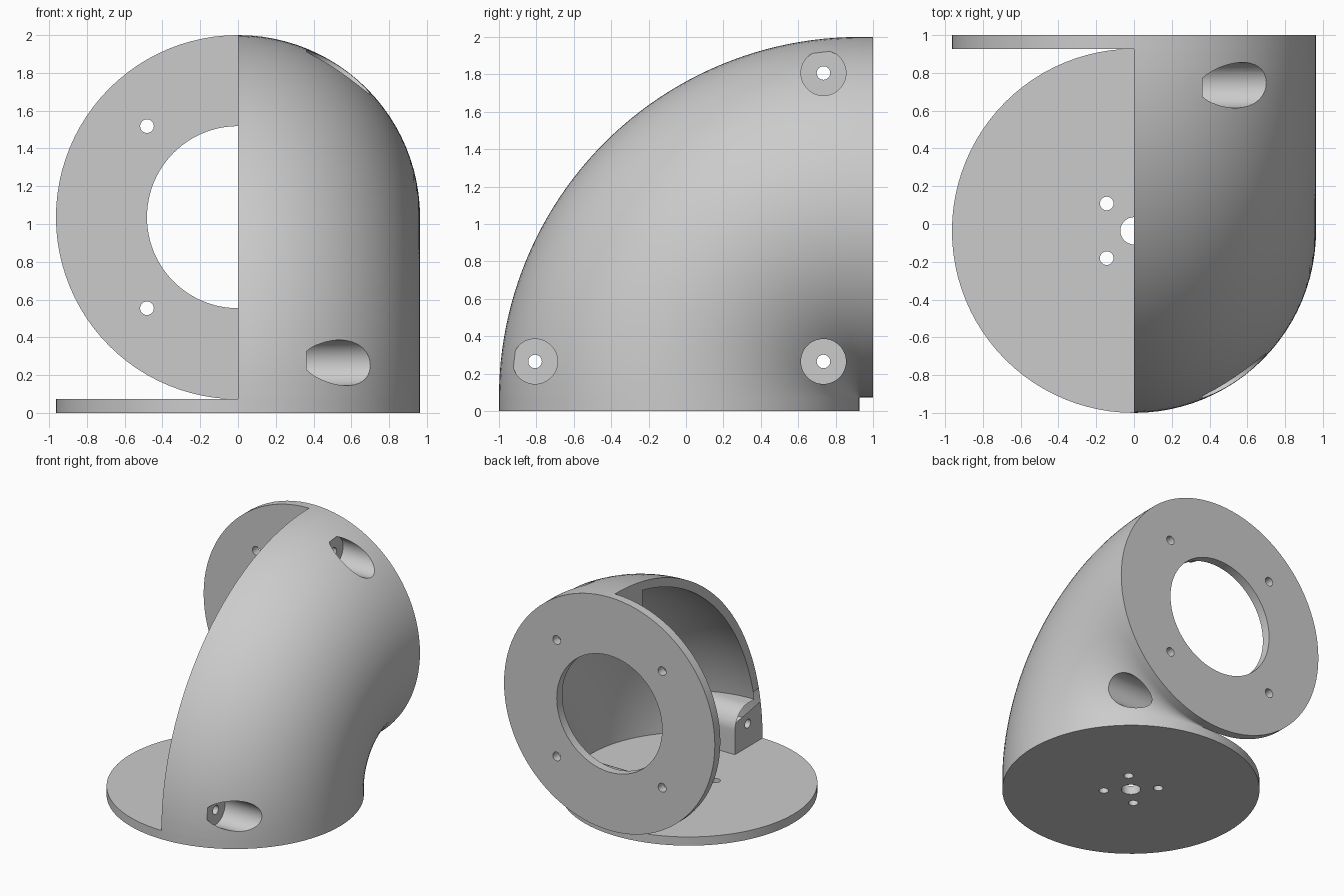
import bpy, bmesh
from math import cos, sin, pi, radians
from mathutils import Matrix, Vector

if "Cube" in bpy.data.objects:
    bpy.data.objects.remove(bpy.data.objects["Cube"])

MM = 2 / 83            # model unit
R = 40 * MM            # tube and bend radius
T = 3 * MM             # wall and plate thickness
YC, ZC = 1 - T, T      # bend axis, parallel to x

grey = bpy.data.materials.new("light_grey")
grey.use_nodes = True
grey.diffuse_color = (0.6, 0.6, 0.6, 1)
grey.node_tree.nodes["Principled BSDF"].inputs["Base Color"].default_value = (0.6, 0.6, 0.6, 1)


def make(name, bm):
    bmesh.ops.remove_doubles(bm, verts=bm.verts[:], dist=1e-5)
    bmesh.ops.recalc_face_normals(bm, faces=bm.faces[:])
    mesh = bpy.data.meshes.new(name)
    bm.to_mesh(mesh)
    bm.free()
    mesh.materials.append(grey)
    obj = bpy.data.objects.new(name, mesh)
    bpy.context.collection.objects.link(obj)
    return obj


def loft(name, rings):
    """Closed solid through a list of matching rings of points."""
    bm = bmesh.new()
    rows = [[bm.verts.new(p) for p in ring] for ring in rings]
    n = len(rows[0])
    for a, b in zip(rows, rows[1:]):
        for i in range(n):
            j = (i + 1) % n
            bm.faces.new((a[i], a[j], b[j], b[i]))
    bm.faces.new(rows[0])
    bm.faces.new(rows[-1])
    return make(name, bm)


def sweep(name, profile, start, end, steps=48):
    """Turn an (x, distance) profile about the bend axis."""
    angles = [radians(start + (end - start) * i / steps) for i in range(steps + 1)]
    return loft(name, [[(x, YC - d * cos(a), ZC + d * sin(a)) for x, d in profile]
                       for a in angles])


def rod(name, axis, start, end, radius, segments=32):
    """Cylinder between two points along an axis."""
    start, end = Vector(start), Vector(end)
    turn = {"x": Matrix.Rotation(pi / 2, 4, "Y"), "y": Matrix.Rotation(pi / 2, 4, "X"),
            "z": Matrix.Identity(4)}[axis]
    bm = bmesh.new()
    bmesh.ops.create_cone(bm, cap_ends=True, segments=segments, radius1=radius,
                          radius2=radius, depth=(end - start).length,
                          matrix=Matrix.Translation((start + end) / 2) @ turn)
    return make(name, bm)


def cut(target, cutters):
    """Subtract the cutters and discard them."""
    for cutter in cutters:
        mod = target.modifiers.new("cut", "BOOLEAN")
        mod.operation, mod.solver, mod.object = "DIFFERENCE", "EXACT", cutter
        cutter.hide_render = True
        bpy.context.view_layer.update()
        graph = bpy.context.evaluated_depsgraph_get()
        result = bpy.data.meshes.new_from_object(target.evaluated_get(graph))
        target.modifiers.clear()
        target.data = result
        bpy.data.objects.remove(cutter)


def boss(u, v, du, dv):
    """Screw block with one rounded corner, running into the wall and plate."""
    r, far = 7 * MM, 0.6
    pts = [(u - du * far, v - dv * far), (u + du * r, v - dv * far)]
    for i in range(13):
        a = pi / 2 * i / 12
        pts.append((u + du * r * cos(a), v + dv * r * sin(a)))
    pts.append((u - du * far, v + dv * r))
    return loft("boss", [[(x, YC - p, ZC + q) for p, q in pts] for x in (-0.3, 1.3)])


# Half elbow, and the hollow inside it that leaves the screw blocks standing
half = [(R * cos(a), R + R * sin(a)) for a in (pi * i / 48 - pi / 2 for i in range(49))]
bore = [((R - T) * cos(a), R + (R - T) * sin(a)) for a in (pi * i / 48 for i in range(96))]
elbow = sweep("elbow_shell", half, 0, 90)
hollow = sweep("hollow", bore, -5.625, 95.625, 54)
near, far = 8 * MM, 72 * MM
screws = [(near, near, 1, 1), (far, near, -1, 1), (near, far, 1, -1)]
cut(hollow, [boss(*s) for s in screws])
cut(elbow, [hollow])

# Screw pockets and through holes
for u, v, _, _ in screws:
    y, z = YC - u, ZC + v
    cut(elbow, [rod("pocket", "x", (15 * MM, y, z), (1.3, y, z), 5 * MM, 48),
                rod("screw_hole", "x", (-0.3, y, z), (0.5, y, z), 1.5 * MM)])

# Base plate with a centre hole and four screw holes
yb = YC - R
base = rod("base_plate", "z", (0, yb, 0), (0, yb, T), R, 96)
cut(base, [rod("hole", "z", (0, yb, -0.1), (0, yb, 0.2), T)])

# Back flange with a large opening and four screw holes
zb = ZC + R
flange = rod("back_flange", "y", (0, YC, zb), (0, 1, zb), R, 96)
cut(flange, [rod("hole", "y", (0, 0.8, zb), (0, 1.1, zb), 20 * MM, 96)])

for sx in (-1, 1):
    for sy in (-1, 1):
        x, y = sx * 6 * MM, yb + sy * 6 * MM
        cut(base, [rod("hole", "z", (x, y, -0.1), (x, y, 0.2), 1.5 * MM)])
        x, z = sx * 20 * MM, zb + sy * 20 * MM
        cut(flange, [rod("hole", "y", (x, 0.8, z), (x, 1.1, z), 1.5 * MM)])

# Smooth curved faces, sharp edges
bpy.ops.object.select_all(action="DESELECT")
for obj in (elbow, base, flange):
    obj.select_set(True)
bpy.context.view_layer.objects.active = elbow
bpy.ops.object.shade_smooth_by_angle(angle=radians(30))
